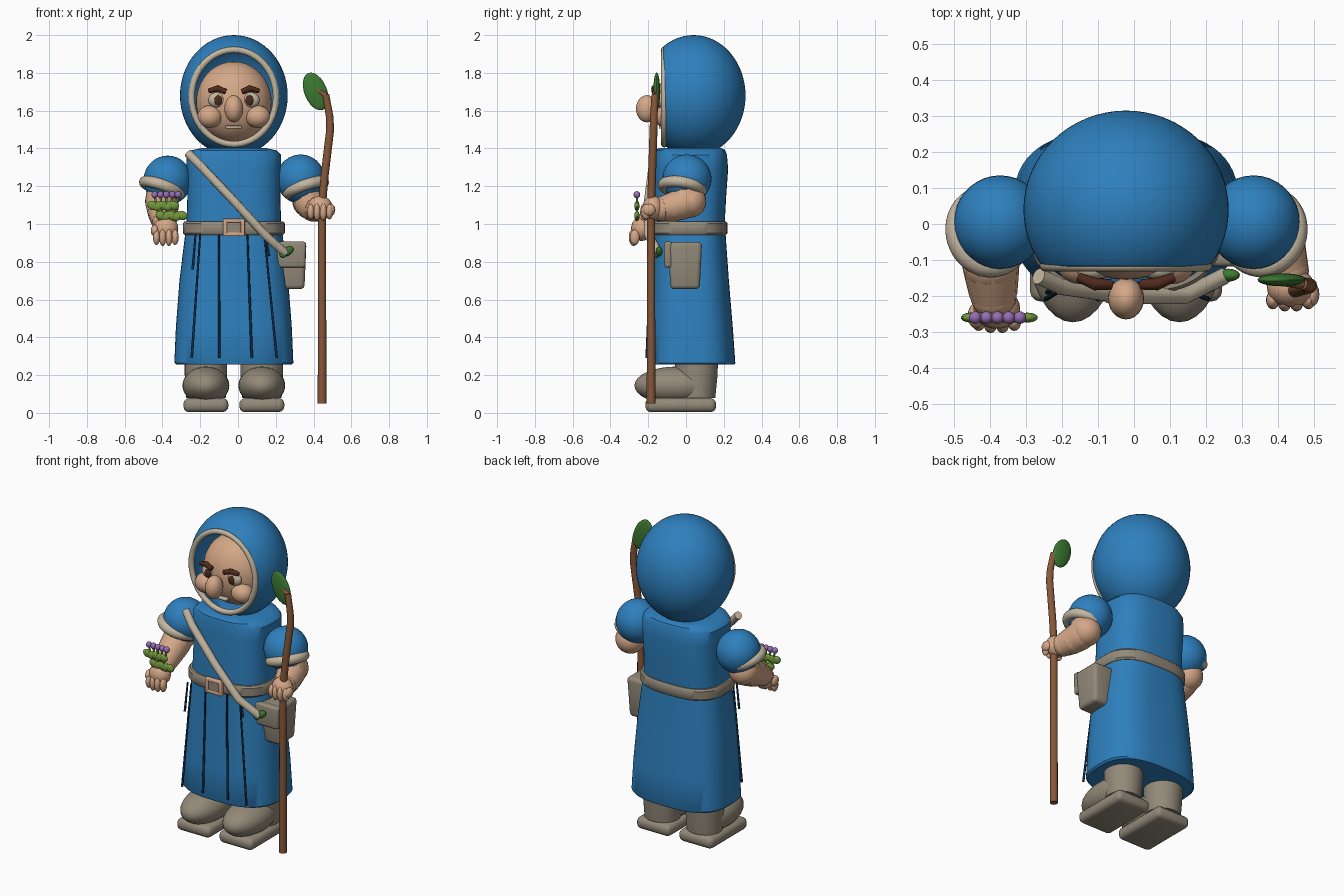
import bpy, bmesh, math
from mathutils import Vector, Matrix, Euler

if "Cube" in bpy.data.objects:
    bpy.data.objects.remove(bpy.data.objects["Cube"])


def material(name, rgb):
    m = bpy.data.materials.new(name)
    m.diffuse_color = (*rgb, 1)
    m.use_nodes = True
    m.node_tree.nodes["Principled BSDF"].inputs["Base Color"].default_value = m.diffuse_color
    return m


BLUE = material("robe blue", (0.027, 0.216, 0.515))
NAVY = material("fold navy", (0.005, 0.026, 0.07))
SKIN = material("skin", (0.66, 0.39, 0.245))
CREAM = material("cream trim", (0.55, 0.47, 0.35))
TAUPE = material("taupe leather", (0.29, 0.25, 0.19))
WOOD = material("wood brown", (0.24, 0.098, 0.04))
DARK = material("dark brown", (0.08, 0.023, 0.012))
LEAF = material("leaf green", (0.045, 0.19, 0.032))
HERB = material("herb green", (0.17, 0.31, 0.045))
PURPLE = material("flower purple", (0.305, 0.156, 0.456))
CX = -0.022  # body axis


def finish(bm, name, mat, smooth=True):
    bmesh.ops.recalc_face_normals(bm, faces=bm.faces)
    me = bpy.data.meshes.new(name)
    bm.to_mesh(me)
    bm.free()
    ob = bpy.data.objects.new(name, me)
    bpy.context.collection.objects.link(ob)
    me.materials.append(mat)
    if smooth:
        bpy.ops.object.select_all(action='DESELECT')
        ob.select_set(True)
        bpy.context.view_layer.objects.active = ob
        bpy.ops.object.shade_smooth_by_angle(angle=math.radians(40))
    return ob


def ball(name, loc, rad, mat, rot=(0, 0, 0), seg=24):
    bm = bmesh.new()
    mx = Matrix.LocRotScale(Vector(loc), Euler(rot), Vector(rad))
    bmesh.ops.create_uvsphere(bm, u_segments=seg, v_segments=seg // 2, radius=1, matrix=mx)
    return finish(bm, name, mat)


def box(name, loc, size, mat, bevel=0.0, rot=(0, 0, 0), taper=1.0):
    bm = bmesh.new()
    bmesh.ops.create_cube(bm, size=1)
    for v in bm.verts:
        k = taper if v.co.z < 0 else 1
        v.co = Vector((v.co.x * size[0] * k, v.co.y * size[1] * k, v.co.z * size[2]))
    if bevel:
        bmesh.ops.bevel(bm, geom=bm.edges[:], offset=bevel, segments=3, profile=0.5, affect='EDGES')
    bmesh.ops.transform(bm, matrix=Matrix.LocRotScale(Vector(loc), Euler(rot), None), verts=bm.verts)
    return finish(bm, name, mat)


def loft(name, rings, mat, power=2.8, n=64):
    """Stack of rounded-rectangle rings: (z, centre x, centre y, radius x, radius y)."""
    bm = bmesh.new()
    loops = []
    for z, cx, cy, rx, ry in rings:
        loop = []
        for i in range(n):
            c, s = math.cos(2 * math.pi * i / n), math.sin(2 * math.pi * i / n)
            loop.append(bm.verts.new((cx + rx * math.copysign(abs(c) ** (2 / power), c),
                                      cy + ry * math.copysign(abs(s) ** (2 / power), s), z)))
        loops.append(loop)
    for a, b in zip(loops, loops[1:]):
        for i in range(n):
            bm.faces.new((a[i], a[(i + 1) % n], b[(i + 1) % n], b[i]))
    bm.faces.new(loops[0])
    bm.faces.new(loops[-1])
    return finish(bm, name, mat)


def tube(name, pts, mat, radius=1.0, kind='POLY', cyclic=False):
    """Round sweep along points (x, y, z, radius factor)."""
    cu = bpy.data.curves.new(name, 'CURVE')
    cu.dimensions = '3D'
    cu.bevel_depth = radius
    cu.bevel_resolution = 4
    cu.use_fill_caps = True
    sp = cu.splines.new(kind)
    sp.points.add(len(pts) - 1)
    for p, (x, y, z, r) in zip(sp.points, pts):
        p.co, p.radius = (x, y, z, 1), r
    sp.use_cyclic_u = cyclic
    if kind == 'NURBS':
        sp.order_u, sp.use_endpoint_u, sp.resolution_u = 3, True, 8
    ob = bpy.data.objects.new(name, cu)
    bpy.context.collection.objects.link(ob)
    me = bpy.data.meshes.new_from_object(ob.evaluated_get(bpy.context.evaluated_depsgraph_get()))
    bpy.data.objects.remove(ob)
    bm = bmesh.new()
    bm.from_mesh(me)
    bpy.data.meshes.remove(me)
    return finish(bm, name, mat)


def ring(name, loc, rx, ry, r, mat, rot):
    m = Matrix.LocRotScale(Vector(loc), Euler(rot), None)
    pts = [m @ Vector((rx * math.cos(a), ry * math.sin(a), 0))
           for a in [2 * math.pi * i / 48 for i in range(48)]]
    return tube(name, [(*p, 1) for p in pts], mat, r, cyclic=True)


# Robe: upper part, skirt and belt
loft("robe_top", [(0.95, CX, 0.012, 0.252, 0.19), (1.15, CX, 0.02, 0.246, 0.193),
                  (1.29, CX, 0.026, 0.25, 0.197), (1.365, CX, 0.025, 0.25, 0.192),
                  (1.39, CX, 0.023, 0.225, 0.185), (1.402, CX, 0.022, 0.17, 0.165)], BLUE)
loft("skirt", [(0.255, CX, 0.028, 0.305, 0.228), (0.265, CX, 0.028, 0.315, 0.233),
               (0.45, CX, 0.026, 0.307, 0.222), (0.7, CX, 0.022, 0.288, 0.205),
               (0.97, CX, 0.018, 0.255, 0.19)], BLUE)
loft("belt", [(0.943, CX, 0.012, 0.262, 0.2), (0.953, CX, 0.012, 0.27, 0.208),
              (1.003, CX, 0.012, 0.27, 0.208), (1.013, CX, 0.012, 0.262, 0.2)], TAUPE)
box("buckle_plate", (CX, -0.2, 0.98), (0.08, 0.025, 0.06), TAUPE)
for s in (-1, 1):
    box("buckle_side", (CX + s * 0.047, -0.205, 0.982), (0.022, 0.03, 0.092), SKIN, 0.005)
    box("buckle_bar", (CX, -0.205, 0.982 + s * 0.036), (0.112, 0.028, 0.02), SKIN, 0.005)

# Dark skirt folds
for top, bottom, zb in ((-0.2, -0.245, 0.29), (-0.1, -0.1, 0.29), (0.05, 0.073, 0.29),
                        (0.14, 0.205, 0.29), (-0.225, -0.24, 0.76), (0.145, 0.165, 0.83)):
    tube("skirt_fold", [(top, -0.182, 0.945, 0.7), (bottom, -0.182 - 0.04 * (0.945 - zb), zb, 1)],
         NAVY, 0.007)

# Hood: open shell cut off flat at the front, with an oval trim
bm = bmesh.new()
bmesh.ops.create_uvsphere(bm, u_segments=64, v_segments=32, radius=1,
                          matrix=Matrix.Translation((CX, 0.04, 1.68)) @ Matrix.Diagonal((0.285, 0.275, 0.32, 1))
                          @ Matrix.Rotation(math.pi / 2, 4, 'X'))
bmesh.ops.bisect_plane(bm, geom=bm.verts[:] + bm.edges[:] + bm.faces[:], plane_co=(0, -0.118, 0),
                       plane_no=(0, -1, 0), clear_outer=True)
hood = finish(bm, "hood", BLUE)
shell = hood.modifiers.new("shell", 'SOLIDIFY')
shell.thickness, shell.offset = 0.015, -1
ring("hood_trim", (CX, -0.115, 1.672), 0.224, 0.25, 0.017, CREAM, (math.pi / 2, 0, 0))

# Head and face
ball("head", (CX, 0.02, 1.645), (0.2, 0.175, 0.215), SKIN, seg=40)
ball("nose", (CX, -0.207, 1.61), (0.05, 0.058, 0.072), SKIN)
box("mouth", (CX - 0.002, -0.129, 1.513), (0.085, 0.03, 0.016), CREAM, 0.005)
for s in (-1, 1):
    ball("cheek", (CX + s * 0.127, -0.105, 1.568), (0.067, 0.062, 0.06), SKIN)
    ball("eye", (CX + s * 0.09, -0.13, 1.657), (0.046, 0.026, 0.04), CREAM)
    ball("iris", (CX + s * 0.083, -0.152, 1.655), (0.021, 0.01, 0.027), DARK)
    tube("eyebrow", [(CX + s * 0.042, -0.168, 1.7, 0.9), (CX + s * 0.085, -0.167, 1.718, 1.1),
                     (CX + s * 0.132, -0.148, 1.705, 0.8)], DARK, 0.016)

# Sleeves, cuffs, arms and hands
sides = (("left", -1, (-0.372, 0.005, 1.232), (-0.402, -0.02, 1.192),
          [(-0.39, 0, 1.22, 0.085), (-0.405, 0, 1.12, 0.09), (-0.398, -0.11, 1.06, 0.082),
           (-0.39, -0.2, 1.01, 0.066)], (-0.382, -0.235, 0.975), -0.045),
         ("right", 1, (0.332, 0.005, 1.238), (0.36, -0.02, 1.192),
          [(0.35, 0, 1.22, 0.085), (0.375, 0.02, 1.12, 0.09), (0.4, -0.07, 1.09, 0.08),
           (0.42, -0.13, 1.08, 0.068)], (0.435, -0.175, 1.085), -0.02))
for side, s, shoulder, cuff, arm, hand, drop in sides:
    ball(side + "_sleeve", shoulder, (0.128, 0.13, 0.13), BLUE, seg=36)
    ring(side + "_cuff", cuff, 0.097, 0.1, 0.03, CREAM, (-0.15, -s * 0.32, 0))
    tube(side + "_arm", arm, SKIN, kind='NURBS')
    for x, y, z, r in arm[1:]:
        ball(side + "_arm_fold", (x, y, z), (r * 0.97, r * 0.97, r * 0.97), SKIN)
    h = Vector(hand)
    ball(side + "_hand", h, (0.066, 0.056, 0.065), SKIN)
    for i in range(4):
        f = h + Vector(((i - 1.5) * 0.033, -0.045 + 0.006 * abs(i - 1.5), drop))
        ball(side + "_finger", f, (0.019, 0.026, 0.05 - 0.006 * abs(i - 1.5)), SKIN, seg=16)
    ball(side + "_thumb", h + Vector((s * 0.058, -0.02, -0.01)), (0.022, 0.035, 0.032), SKIN, seg=16)

# Boots
for s in (-1, 1):
    x = CX + s * 0.148
    box("boot_sole", (x, -0.028, 0.041), (0.238, 0.375, 0.074), TAUPE, 0.03)
    ball("boot_upper", (x, -0.055, 0.145), (0.124, 0.218, 0.1), TAUPE, seg=32)
    loft("boot_ankle", [(0.08, x, 0.055, 0.105, 0.1), (0.2, x, 0.055, 0.112, 0.112),
                        (0.3, x, 0.055, 0.112, 0.115)], TAUPE, 2)

# Shoulder strap and satchel
tube("strap", [(-0.265, -0.145, 1.375, 1), (-0.2, -0.175, 1.31, 1), (-0.02, -0.2, 1.12, 1),
               (0.14, -0.2, 0.945, 1), (0.25, -0.145, 0.845, 1)], CREAM, 0.023)
box("satchel", (0.285, -0.005, 0.78), (0.155, 0.18, 0.25), TAUPE, 0.022, taper=0.86)
box("satchel_flap", (0.272, -0.095, 0.838), (0.178, 0.045, 0.138), TAUPE, 0.014, taper=0.94)
ball("satchel_leaf", (0.262, -0.142, 0.855), (0.036, 0.018, 0.022), LEAF, (0, -0.6, 0), 16)
ball("satchel_leaf_small", (0.238, -0.155, 0.84), (0.02, 0.014, 0.02), LEAF, seg=16)

# Staff with a leaf at its tip
tube("staff", [(0.445, -0.185, 0.05, 1.1), (0.445, -0.185, 1.1, 1), (0.458, -0.18, 1.25, 1),
               (0.488, -0.172, 1.5, 1), (0.485, -0.17, 1.57, 0.95), (0.465, -0.165, 1.685, 0.85)],
     WOOD, 0.021)
tube("staff_twig", [(0.465, -0.165, 1.68, 1), (0.415, -0.165, 1.712, 0.5)], WOOD, 0.016)
ball("staff_leaf", (0.411, -0.155, 1.702), (0.06, 0.018, 0.105), LEAF, (0, -0.38, 0))

# Herb bunch held in the left hand
for z, x0, n in ((1.098, -0.452, 5), (1.045, -0.408, 5)):
    for i in range(n):
        ball("herb_leaf", (x0 + i * 0.028, -0.26, z - 0.004 * (i % 2)), (0.03, 0.014, 0.024), HERB,
             (0, 0.4 * (-1) ** i, 0), 14)
for i in range(5):
    x = -0.441 + i * 0.031
    tube("herb_stem", [(x, -0.26, 1.15, 1), (-0.385 + (x + 0.385) * 0.5, -0.258, 1.0, 1)], HERB, 0.006)
    ball("herb_flower", (x, -0.26, 1.155), (0.018, 0.018, 0.019), PURPLE, seg=14)
